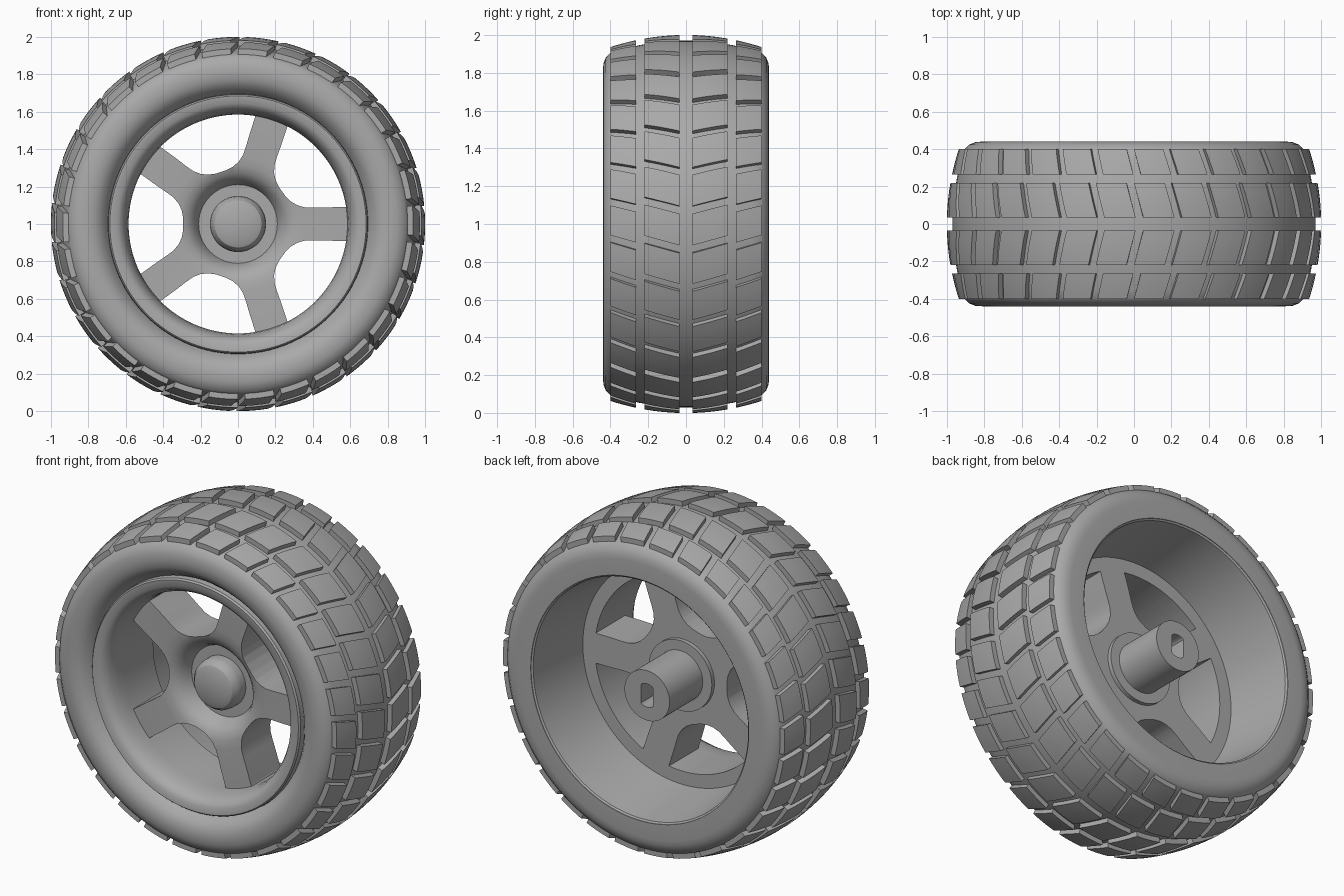
import bpy, bmesh, math
from math import sin, cos, pi, radians

if "Cube" in bpy.data.objects:
    bpy.data.objects.remove(bpy.data.objects["Cube"], do_unlink=True)

grey = bpy.data.materials.new("plain_grey")
grey.use_nodes = True
grey.diffuse_color = (0.4, 0.4, 0.4, 1)
grey.node_tree.nodes["Principled BSDF"].inputs["Base Color"].default_value = (0.4, 0.4, 0.4, 1)


def polar(r, a, y):
    """Point at radius r, clockwise angle a from the top, width position y."""
    return (r * sin(a), y, 1 + r * cos(a))


def finish(bm, name):
    bmesh.ops.remove_doubles(bm, verts=bm.verts, dist=1e-5)
    bmesh.ops.recalc_face_normals(bm, faces=bm.faces)
    mesh = bpy.data.meshes.new(name)
    bm.to_mesh(mesh)
    bm.free()
    mesh.materials.append(grey)
    ob = bpy.data.objects.new(name, mesh)
    bpy.context.collection.objects.link(ob)
    return ob


def smooth(ob, angle=32):
    bpy.ops.object.select_all(action='DESELECT')
    ob.select_set(True)
    bpy.context.view_layer.objects.active = ob
    bpy.ops.object.shade_smooth_by_angle(angle=radians(angle))


def lathe(name, profile, closed, steps=120):
    """Turn (radius, y) points about the axle."""
    bm = bmesh.new()
    rings = [[bm.verts.new(polar(r, 2 * pi * i / steps, y)) for r, y in profile]
             for i in range(steps)]
    n = len(profile)
    for i in range(steps):
        a, b = rings[i], rings[(i + 1) % steps]
        for j in range(n if closed else n - 1):
            k = (j + 1) % n
            bm.faces.new((a[j], a[k], b[k], b[j]))
    return finish(bm, name)


def cut(ob, outline, y0, y1):
    """Cut a prism with an (x, z) outline through ob along the axle."""
    bm = bmesh.new()
    face = bm.faces.new([bm.verts.new((x, y0, 1 + z)) for x, z in outline])
    out = bmesh.ops.extrude_face_region(bm, geom=[face])
    for v in out["geom"]:
        if isinstance(v, bmesh.types.BMVert):
            v.co.y = y1
    cutter = finish(bm, "cutter")
    mod = ob.modifiers.new("cut", 'BOOLEAN')
    mod.operation, mod.solver, mod.object = 'DIFFERENCE', 'EXACT', cutter
    bpy.context.view_layer.objects.active = ob
    bpy.ops.object.modifier_apply(modifier=mod.name)
    bpy.data.objects.remove(cutter, do_unlink=True)


def crown(y):
    """Radius of the tread block tops across the width."""
    return 1.001 - 0.4 * y * y


# Tyre body: crowned tread, rounded shoulders, bulged front wall, flat back wall
front_wall = [(0.695, -0.36), (0.71, -0.385), (0.735, -0.415), (0.77, -0.435), (0.81, -0.44),
              (0.85, -0.437), (0.88, -0.425), (0.897, -0.41)]
tread = [(crown(y) - 0.03, y) for y in [i * 0.05 - 0.4 for i in range(17)]]
back_wall = [(0.897, 0.41), (0.88, 0.425), (0.85, 0.437), (0.82, 0.44), (0.725, 0.44), (0.72, 0.4)]
smooth(lathe("tyre", front_wall + tread + back_wall, True))

# Wheel: hub cap, sunken hub, spoke disc, rim lip, back barrel, collar and shaft
wheel_profile = [
    (0, -0.255), (0.09, -0.25), (0.125, -0.237), (0.145, -0.21), (0.15, -0.18), (0.15, -0.14),
    (0.21, -0.14), (0.22, -0.165), (0.24, -0.2), (0.27, -0.228), (0.31, -0.242), (0.36, -0.247),
    (0.585, -0.25), (0.59, -0.3), (0.6, -0.35), (0.62, -0.385), (0.645, -0.402), (0.685, -0.405),
    (0.693, -0.395), (0.695, -0.34), (0.73, -0.25), (0.74, 0.42), (0.725, 0.437), (0.715, 0.43),
    (0.665, 0.03), (0.21, 0.03), (0.21, 0.055), (0.15, 0.055), (0.15, 0.37), (0, 0.37)]
wheel = lathe("wheel", wheel_profile, False)

# Five windows between the spokes
half = [(0.293, 0.03), (0.3, 0.07), (0.317, 0.108), (0.343, 0.14), (0.38, 0.168),
        (0.43, 0.202), (0.515, 0.263)]
arc = [(0.585 * cos(radians(a)), 0.585 * sin(radians(a))) for a in range(27, -28, -3)]
window = half + arc + [(u, -v) for u, v in reversed(half)]
for k in range(5):
    t = radians(36 + 72 * k)
    cut(wheel, [(u * cos(t) - v * sin(t), u * sin(t) + v * cos(t)) for u, v in window], -0.34, 0.1)

# Flat-sided axle socket
socket = [(max(-0.04, min(0.04, 0.07 * cos(a))), 0.07 * sin(a))
          for a in [2 * pi * (i + 0.5) / 32 for i in range(32)]]
cut(wheel, socket, 0.2, 0.45)
smooth(wheel)

# Tread blocks: two slanted rows each side, forming chevrons
COUNT, N = 30, 4
bm = bmesh.new()
for side in (-1, 1):
    for y_in, y_out, slant in ((0.035, 0.22, 0.05), (0.265, 0.4, 0.038)):
        for k in range(COUNT):
            start = 2 * pi * k / COUNT
            layers = []
            for drop in (0, 0.05):
                grid = []
                for i in range(N + 1):
                    y = y_in + (y_out - y_in) * i / N
                    a0 = start + slant * (1 - i / N)
                    grid.append([bm.verts.new(polar(crown(y) - drop, a0 + 0.168 * j / N, side * y))
                                 for j in range(N + 1)])
                layers.append(grid)
            top, base = layers
            for i in range(N):
                for j in range(N):
                    bm.faces.new((top[i][j], top[i + 1][j], top[i + 1][j + 1], top[i][j + 1]))
                for e in (0, N):
                    bm.faces.new((top[i][e], top[i + 1][e], base[i + 1][e], base[i][e]))
                    bm.faces.new((top[e][i], top[e][i + 1], base[e][i + 1], base[e][i]))
smooth(finish(bm, "tread_blocks"))
